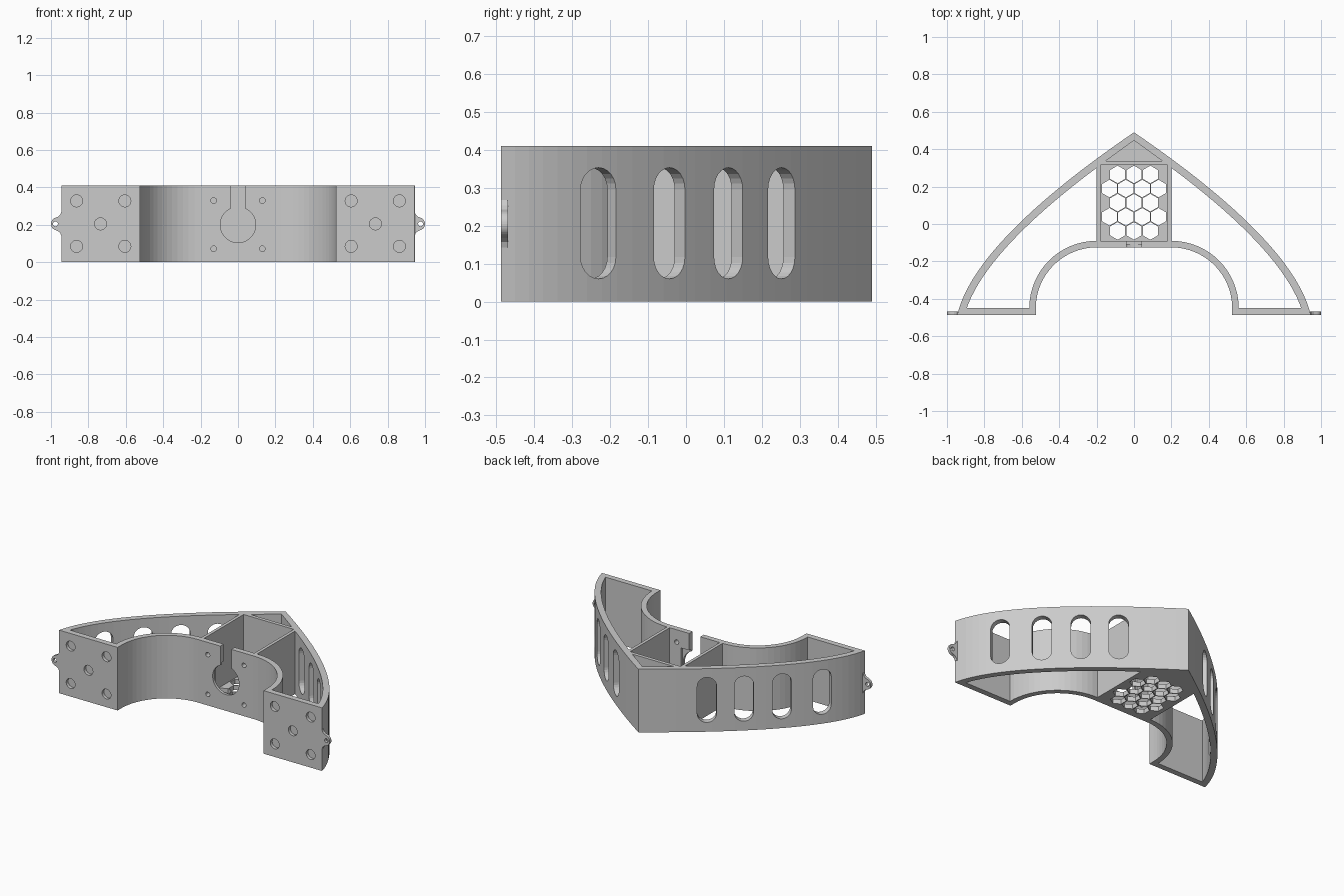
import bpy
import bmesh
from math import sin, cos, pi, tau
from mathutils import Vector

cube = bpy.data.objects.get("Cube")
if cube:
    bpy.data.objects.remove(cube, do_unlink=True)

H = 0.41          # height of the body
FRONT = -0.487    # front plane of the mounting plates
PLATE_BACK = -0.45
X, Y, Z = Vector((1, 0, 0)), Vector((0, 1, 0)), Vector((0, 0, 1))

grey = bpy.data.materials.new("plain_grey")
grey.use_nodes = True
grey.diffuse_color = (0.6, 0.6, 0.6, 1)
grey.node_tree.nodes["Principled BSDF"].inputs["Base Color"].default_value = (0.6, 0.6, 0.6, 1)


def prism(name, pts, u, v, w, t0, t1, origin=Vector()):
    """Extrude a 2D outline given in axes u, v along w from t0 to t1."""
    bm = bmesh.new()
    rings = [[bm.verts.new(origin + u * a + v * b + w * t) for a, b in pts] for t in (t0, t1)]
    bm.faces.new(rings[0])
    bm.faces.new(rings[1])
    n = len(pts)
    for i in range(n):
        j = (i + 1) % n
        bm.faces.new((rings[0][i], rings[0][j], rings[1][j], rings[1][i]))
    bmesh.ops.recalc_face_normals(bm, faces=bm.faces)
    mesh = bpy.data.meshes.new(name)
    bm.to_mesh(mesh)
    bm.free()
    mesh.materials.append(grey)
    obj = bpy.data.objects.new(name, mesh)
    bpy.context.collection.objects.link(obj)
    return obj


def combine(target, other, operation="DIFFERENCE"):
    mod = target.modifiers.new("combine", "BOOLEAN")
    mod.operation = operation
    mod.solver = "EXACT"
    mod.object = other
    bpy.context.view_layer.objects.active = target
    bpy.ops.object.modifier_apply(modifier=mod.name)
    bpy.data.objects.remove(other, do_unlink=True)


def arc(cx, cy, r, a0, a1, n):
    return [(cx + r * cos(a0 + (a1 - a0) * i / n), cy + r * sin(a0 + (a1 - a0) * i / n))
            for i in range(n + 1)]


def circle(cx, cy, r, n=24):
    return arc(cx, cy, r, 0, tau, n)[:-1]


def rect(x0, y0, x1, y1):
    return [(x0, y0), (x1, y0), (x1, y1), (x0, y1)]


def mirrored(pts, side):
    return [(side * a, b) for a, b in pts]


# Bowed outer wall, from the rear tip down to the front corner
CTRL = [Vector(p) for p in ((0, 0.49), (0.5, 0.15), (0.88, -0.2), (0.945, FRONT))]


def wall_point(t):
    s = 1 - t
    return CTRL[0] * s**3 + CTRL[1] * 3 * s * s * t + CTRL[2] * 3 * s * t * t + CTRL[3] * t**3


def wall_tangent(t):
    return (wall_point(t + 0.001) - wall_point(t - 0.001)).normalized()


SEGS = 24
outer = [wall_point(i / SEGS) for i in range(SEGS + 1)]
inner = []
for i in range(SEGS + 1):
    tan = wall_tangent(i / SEGS)
    inner.append(outer[i] + Vector((tan.y, -tan.x)) * 0.039)


def crossing(axis, value):
    """Point where the inner wall line meets a given x or y."""
    for a, b in zip(inner, inner[1:]):
        if (a[axis] - value) * (b[axis] - value) <= 0:
            return a.lerp(b, (value - a[axis]) / (b[axis] - a[axis]))


# Solid body with the arched front
half = [tuple(p) for p in outer] + [(0.525, FRONT)] + arc(0.2, -0.45, 0.325, 0, pi / 2, 16)
body = prism("bracket_body", half + mirrored(half, -1)[:0:-1], X, Y, Z, 0, H)

# Open side bays
bay = [tuple(crossing(0, 0.2))]
bay += [tuple(p) for p in inner if p.x > 0.201 and p.y > PLATE_BACK + 0.001]
bay += [tuple(crossing(1, PLATE_BACK))] + arc(0.2, -0.45, 0.36, 0, pi / 2, 16)
for side in (1, -1):
    combine(body, prism("bay_cutter", mirrored(bay, side), X, Y, Z, -0.1, H + 0.1))

# Central compartment and triangular tip pocket, both with a floor
combine(body, prism("box_cutter", rect(-0.18, -0.09, 0.18, 0.315), X, Y, Z, 0.03, H + 0.1))
combine(body, prism("tip_cutter", [(-0.15, 0.338), (0.15, 0.338), (0, 0.447)], X, Y, Z, 0.03, H + 0.1))

# Hexagonal vents in the compartment floor
for row in range(5):
    count = 4 if row % 2 else 3
    for k in range(count):
        cx = (k - (count - 1) / 2) * 0.0875
        hexagon = arc(cx, 0.265 - row * 0.0755, 0.047, pi / 6, pi / 6 + tau, 6)[:-1]
        combine(body, prism("vent_cutter", hexagon, X, Y, Z, -0.1, 0.1))

# Keyhole opening, its shallow rear recess and four screw holes
combine(body, prism("recess_cutter", rect(-0.1, 0.1, 0.1, 0.3), X, Z, Y, -0.107, -0.05))
keyhole = arc(0, 0.2, 0.095, pi / 2 + 0.43, pi / 2 + tau - 0.43, 32) + [(0.04, H + 0.1), (-0.04, H + 0.1)]
combine(body, prism("keyhole_cutter", keyhole, X, Z, Y, -0.2, -0.05))
for cx in (-0.13, 0.13):
    for cz in (0.072, 0.33):
        combine(body, prism("screw_cutter", circle(cx, cz, 0.015, 16), X, Z, Y, -0.2, -0.05))

# Blind round sockets in the front plates
for side in (1, -1):
    for cx, cz in ((0.605, 0.085), (0.605, 0.328), (0.863, 0.085), (0.863, 0.328), (0.735, 0.205)):
        combine(body, prism("socket_cutter", circle(side * cx, cz, 0.032), X, Z, Y, FRONT - 0.1, FRONT + 0.02))

# Rounded upright slots cut square to the bowed wall
R = 0.057
capsule = arc(0, 0.353 - R, R, 0, pi, 12) + arc(0, 0.06 + R, R, pi, tau, 12)
for cy in (-0.23, -0.0425, 0.1125, 0.2525):
    t = min((i / 400 for i in range(401)), key=lambda s: abs(wall_point(s).y - cy))
    p, tan = wall_point(t), wall_tangent(t)
    for side in (1, -1):
        along = Vector((side * tan.x, tan.y, 0))
        across = Vector((side * tan.y, -tan.x, 0))
        combine(body, prism("slot_cutter", capsule, along, Z, across, -0.05, 0.075,
                            Vector((side * p.x, p.y, 0))))

# Thin side ears with an eyelet
ear = [(0.92, 0.142), (0.945, 0.142), (0.951, 0.157), (0.963, 0.167)]
ear += arc(0.965, 0.205, 0.035, -1.2, 1.2, 14)
ear += [(0.963, 0.243), (0.951, 0.253), (0.945, 0.268), (0.92, 0.268)]
for side in (1, -1):
    tab = prism("ear", mirrored(ear, side), X, Z, Y, FRONT, FRONT + 0.018)
    combine(tab, prism("eyelet_cutter", circle(side * 0.976, 0.205, 0.013, 16), X, Z, Y, -0.6, -0.4))
    tab.name = "left_ear" if side > 0 else "right_ear"
